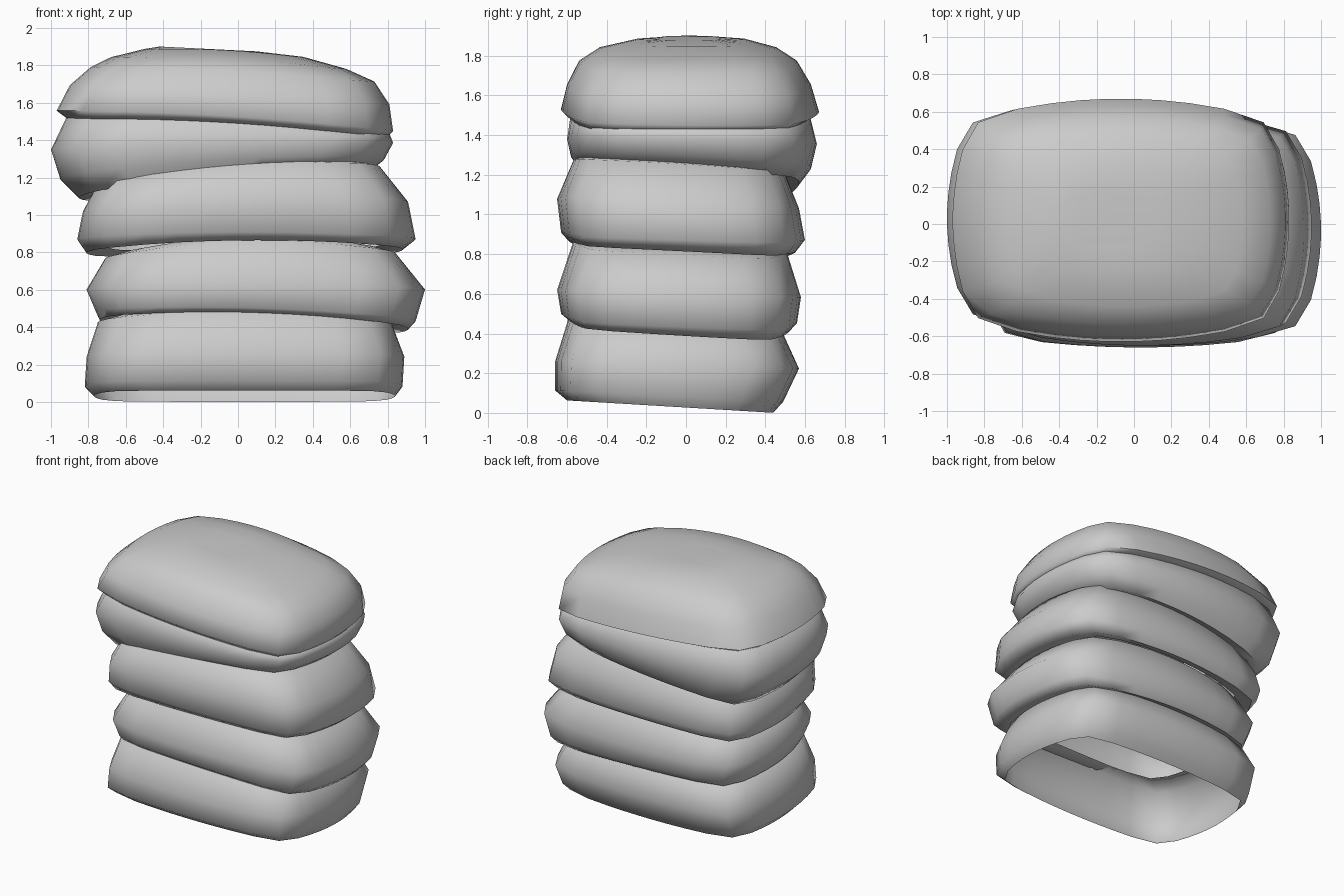
import bpy, bmesh
from math import sin, cos, pi

if "Cube" in bpy.data.objects:
    bpy.data.objects.remove(bpy.data.objects["Cube"])

SIDES = 36


def ring_points(r, by, bx=.12, n=14):
    """Tilted, arched outline: near-rectangle with barrel-shaped sides."""
    xl, xr, yf, yb, z0, sx, sy, arch = r
    cx, cy, rx, ry = (xl + xr) / 2, (yf + yb) / 2, (xr - xl) / 2, (yb - yf) / 2
    pts = []
    for i in range(SIDES):
        a = 2 * pi * (i + 0.5) / SIDES
        c, s = cos(a), sin(a)
        k = (abs(c) ** n + abs(s) ** n) ** (-1 / n)
        u, v = c * k, s * k
        x, y = cx + rx * u * (1 - bx * v * v), cy + ry * v * (1 - by * u * u)
        pts.append((x, y, z0 + sx * x + sy * y + arch * (1 - u * u)))
    return pts


def inset(r, dz, k=0.86):
    """Inward lip next to a ring."""
    cx, cy = (r[0] + r[1]) / 2, (r[2] + r[3]) / 2
    return (cx + (r[0] - cx) * k, cx + (r[1] - cx) * k,
            cy + (r[2] - cy) * k, cy + (r[3] - cy) * k, r[4] + dz) + tuple(r[5:])


def make_bag(name, bulge, rings, lip_bottom=True, cap=False):
    rings = list(rings)
    if lip_bottom:
        rings.insert(0, inset(rings[0], 0.03))
    if not cap:
        rings.append(inset(rings[-1], 0.03))
    bm = bmesh.new()
    loops = [[bm.verts.new(p) for p in ring_points(r, bulge)] for r in rings]
    for a, b in zip(loops, loops[1:]):
        for i in range(SIDES):
            j = (i + 1) % SIDES
            bm.faces.new((a[i], a[j], b[j], b[i]))
    if cap:
        bm.faces.new(loops[-1])
    me = bpy.data.meshes.new(name)
    bm.to_mesh(me)
    bm.free()
    ob = bpy.data.objects.new(name, me)
    bpy.context.collection.objects.link(ob)
    bpy.ops.object.select_all(action='DESELECT')
    ob.select_set(True)
    bpy.context.view_layer.objects.active = ob
    bpy.ops.object.shade_smooth_by_angle(angle=1.2)


# each ring: x left, x right, y front, y back, height, x tilt, y tilt, arch

# bottom bag, open underneath
make_bag("sack_bottom", .10, [
    (-.77, .84, -.60, .44, .027, 0, -.06, 0),
    (-.82, .88, -.66, .49, .08, 0, -.05, 0),
    (-.81, .89, -.66, .57, .24, 0, -.03, 0),
    (-.75, .82, -.59, .48, .42, 0, -.06, .03)], lip_bottom=False)

# second bag, bulging to the right
make_bag("sack_second", .14, [
    (-.74, .91, -.60, .52, .415, -.03, -.06, .03),
    (-.76, .95, -.63, .56, .46, -.03, -.04, .02),
    (-.81, 1.0, -.65, .58, .60, 0, -.03, 0),
    (-.71, .84, -.57, .51, .78, .02, -.05, .05)])

# middle bag, rising to the right
make_bag("sack_middle", .14, [
    (-.81, .88, -.59, .55, .805, .01, -.05, .03),
    (-.86, .95, -.63, .60, .87, 0, -.03, .02),
    (-.83, .91, -.65, .57, 1.04, .03, -.04, .01),
    (-.76, .76, -.57, .50, 1.20, .07, -.06, .03)])

# fourth bag, wedge shaped and shifted left
make_bag("sack_fourth", .16, [
    (-.85, .70, -.53, .57, 1.17, .09, -.06, .03),
    (-.95, .78, -.58, .63, 1.25, .06, -.05, .02),
    (-1.0, .83, -.60, .66, 1.37, .02, -.02, 0),
    (-.91, .81, -.58, .62, 1.485, -.06, 0, .025)])

# top bag with domed closed top
make_bag("sack_top", .17, [
    (-.92, .80, -.59, .62, 1.465, -.06, 0, .025),
    (-.97, .83, -.63, .67, 1.50, -.06, -.01, .02),
    (-.90, .81, -.60, .63, 1.64, -.06, 0, .01),
    (-.79, .73, -.54, .56, 1.75, -.05, 0, .02),
    (-.68, .58, -.44, .46, 1.81, -.05, 0, .025),
    (-.50, .35, -.25, .30, 1.863, -.05, 0, .015),
    (-.42, .10, -.12, .15, 1.88, -.05, 0, 0)], cap=True)
